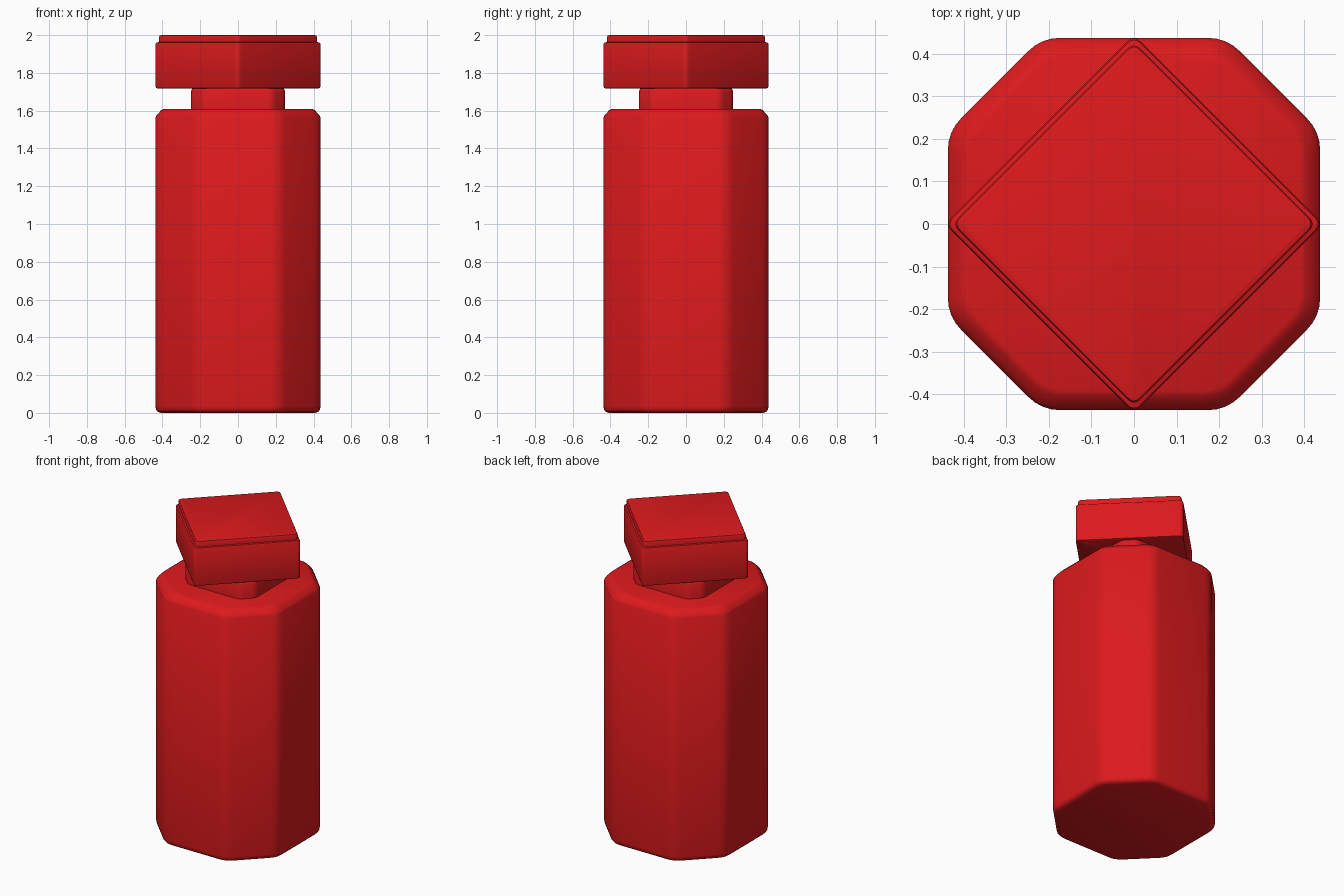
import bpy, bmesh, math
from mathutils import Vector

if "Cube" in bpy.data.objects:
    bpy.data.objects.remove(bpy.data.objects["Cube"])

red = bpy.data.materials.new("red_paint")
red.diffuse_color = (0.72, 0.01, 0.012, 1)
red.use_nodes = True
red.node_tree.nodes["Principled BSDF"].inputs["Base Color"].default_value = red.diffuse_color


def octagon(half, cut, inset):
    """Square with cut corners, moved inward evenly by inset."""
    h = half - inset
    e = h - max(cut - 0.586 * inset, 0.001)
    return [(h, -e), (h, e), (e, h), (-e, h), (-h, e), (-h, -e), (-e, -h), (e, -h)]


def diamond(half_diagonal, inset):
    d = half_diagonal - inset * math.sqrt(2)
    return [(d, 0), (0, d), (-d, 0), (0, -d)]


def rounded(points, t, steps=4):
    """Round every corner, starting a distance t from it."""
    out, n = [], len(points)
    for i in range(n):
        p = Vector(points[i])
        a = p + (Vector(points[i - 1]) - p).normalized() * t
        b = p + (Vector(points[(i + 1) % n]) - p).normalized() * t
        for k in range(steps + 1):
            u = k / steps
            out.append(a * (1 - u) ** 2 + p * 2 * u * (1 - u) + b * u * u)
    return out


def loft(name, sections):
    """Skin a list of (outline, z) rings and close both ends."""
    bm = bmesh.new()
    rings = [[bm.verts.new((p.x, p.y, z)) for p in ring] for ring, z in sections]
    n = len(rings[0])
    for lo, hi in zip(rings, rings[1:]):
        for i in range(n):
            j = (i + 1) % n
            bm.faces.new((lo[i], lo[j], hi[j], hi[i]))
    bm.faces.new(rings[0][::-1])
    bm.faces.new(rings[-1])
    mesh = bpy.data.meshes.new(name)
    bm.to_mesh(mesh)
    bm.free()
    ob = bpy.data.objects.new(name, mesh)
    bpy.context.collection.objects.link(ob)
    mesh.materials.append(red)
    bpy.ops.object.select_all(action='DESELECT')
    ob.select_set(True)
    bpy.context.view_layer.objects.active = ob
    bpy.ops.object.shade_smooth_by_angle(angle=math.radians(35))
    return ob


# Eight-sided body: rounded foot, bevelled shoulder
body = [(0.03, 0), (0.012, 0.006), (0.003, 0.017), (0, 0.035),
        (0, 1.565), (0.008, 1.578), (0.03, 1.602), (0.045, 1.61)]
loft("body", [(rounded(octagon(0.437, 0.22, i), 0.045), z) for i, z in body])

# Neck with softened corners
neck = [(0, 1.60), (0, 1.70), (0.006, 1.715), (0.015, 1.725)]
loft("neck", [(rounded(octagon(0.25, 0.07, i), 0.025), z) for i, z in neck])

# Square cap turned 45 degrees, stepped in near the top
cap = [(0.008, 1.717), (0.002, 1.72), (0, 1.727), (0, 1.953), (0.003, 1.96),
       (0.012, 1.963), (0.012, 1.99), (0.015, 1.997), (0.022, 2.0)]
loft("cap", [(rounded(diamond(0.444, i), 0.022), z) for i, z in cap])
